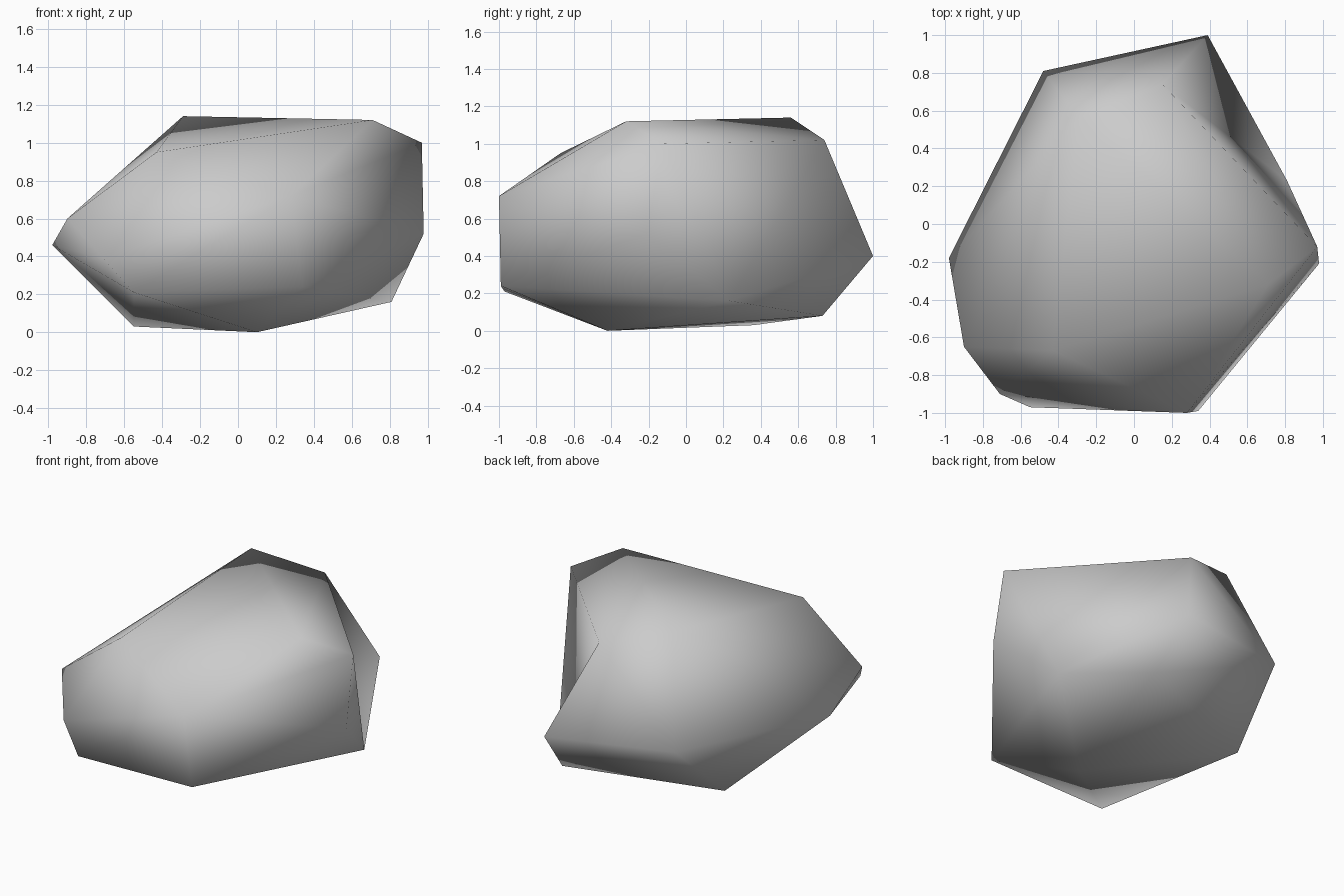
import bpy
import bmesh

if "Cube" in bpy.data.objects:
    bpy.data.objects.remove(bpy.data.objects["Cube"])

# Corner points of the boulder, grouped by region
front = [(0.34, -0.99, 0.24), (0.28, -1.0, 0.72), (-0.55, -0.97, 0.21),
         (-0.71, -0.90, 0.39), (-0.43, -0.67, 0.95)]
left = [(-0.98, -0.18, 0.46), (-0.90, -0.65, 0.60), (-0.48, 0.81, 0.45)]
base = [(0.10, -0.42, 0.0), (-0.55, 0.36, 0.03), (0.44, 0.73, 0.08)]
top = [(-0.29, 0.56, 1.14), (0.71, -0.32, 1.12), (0.15, 0.74, 1.02)]
back_tip, right_top = (0.39, 1.0, 0.40), (0.97, -0.12, 1.0)
right = [(0.98, -0.21, 0.52), (0.81, 0.23, 0.16)]

# Boulder: facets wrapped around the corners
bm = bmesh.new()
ends = [bm.verts.new(p) for p in (back_tip, right_top)]
for p in front + left + base + top + right:
    bm.verts.new(p)
bmesh.ops.convex_hull(bm, input=bm.verts[:])

# Hollow on the back right: turn the ridge into a valley
ridge = bm.edges.get(ends)
if ridge:
    bmesh.utils.edge_rotate(ridge, True)
bmesh.ops.recalc_face_normals(bm, faces=bm.faces[:])
for f in bm.faces:
    f.smooth = True

mesh = bpy.data.meshes.new("boulder")
bm.to_mesh(mesh)
bm.free()

# Stone colour
stone = bpy.data.materials.new("stone grey")
stone.diffuse_color = (0.6, 0.6, 0.6, 1)
stone.use_nodes = True
stone.node_tree.nodes["Principled BSDF"].inputs["Base Color"].default_value = stone.diffuse_color
mesh.materials.append(stone)
bpy.context.collection.objects.link(bpy.data.objects.new("boulder", mesh))
